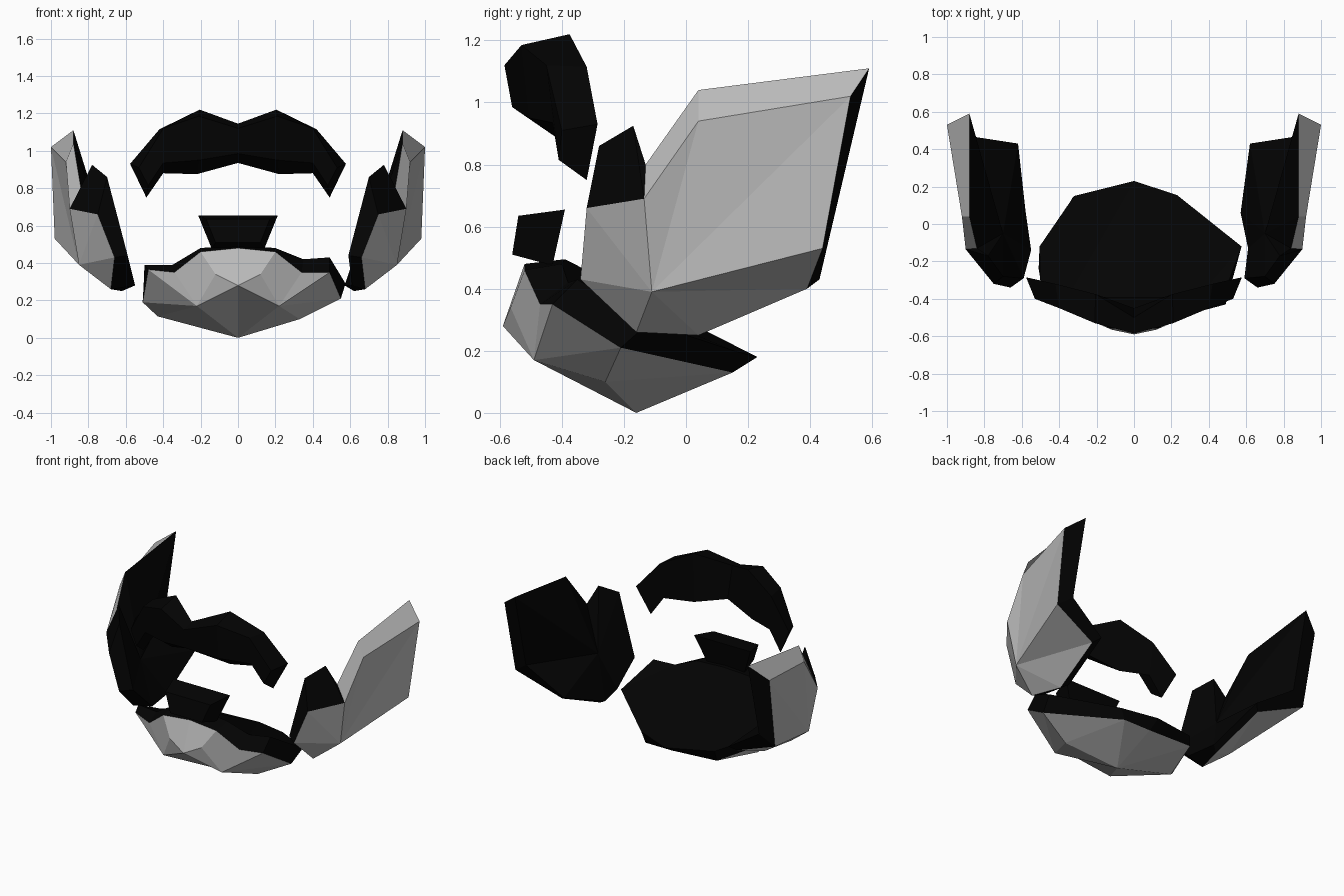
import bpy, bmesh

if "Cube" in bpy.data.objects:
    bpy.data.objects.remove(bpy.data.objects["Cube"])

dark = bpy.data.materials.new("dark")
dark.diffuse_color = (0.001, 0.001, 0.001, 1)
dark.use_nodes = True
dark.node_tree.nodes["Principled BSDF"].inputs["Base Color"].default_value = dark.diffuse_color
grey = bpy.data.materials.new("grey")
grey.diffuse_color = (0.5, 0.5, 0.5, 1)
grey.use_nodes = True
grey.node_tree.nodes["Principled BSDF"].inputs["Base Color"].default_value = grey.diffuse_color


def make(name, pts, shell, inner, left=None):
    """Mirrored faceted part. pts: name -> xyz of the right half, left: points
    that differ on the left, shell / inner: grey / dark faces as point names."""
    bm = bmesh.new()
    for side in (1, -1):
        half = {**pts, **(left or {})} if side < 0 else pts
        v = {k: bm.verts.new((p[0] * side, p[1], p[2])) for k, p in half.items()}
        for faces, mat in ((shell, 0), (inner, 1)):
            for f in faces:
                bm.faces.new([v[k] for k in f.split()]).material_index = mat
    bmesh.ops.remove_doubles(bm, verts=bm.verts, dist=0.0005)
    bmesh.ops.recalc_face_normals(bm, faces=bm.faces)
    me = bpy.data.meshes.new(name)
    bm.to_mesh(me)
    bm.free()
    me.materials.append(grey)
    me.materials.append(dark)
    ob = bpy.data.objects.new(name, me)
    bpy.context.collection.objects.link(ob)
    return ob


def bridge(a, b):
    """Quads between two equally long rows of point names."""
    a, b = a.split(), b.split()
    return [f"{a[i]} {a[i+1]} {b[i+1]} {b[i]}" for i in range(len(a) - 1)]


# Chin plate: faceted grey outside, dark sloping top, slightly lopsided
chin = dict(
    b0=(0, -.16, 0), m=(0, .15, .13), b1=(.20, .15, .13), C=(0, -.59, .28),
    A=(.22, -.49, .17), D=(.12, -.565, .34), G=(.33, -.26, .10), F=(.55, -.21, .21),
    E0=(0, -.52, .48), E1=(.2, -.52, .46), L=(.34, -.47, .35), K=(.49, -.43, .35),
    e0=(0, -.39, .495), e1=(.2, -.40, .48), l=(.35, -.38, .42), j=(.49, -.35, .43),
    f=(.575, -.12, .29), g=(.23, .155, .20), b=(0, .23, .18))
chin_left = dict(
    b1=(.33, .14, .145), G=(.43, -.16, .115), F=(.51, -.24, .19), K=(.48, -.42, .365),
    l=(.35, -.38, .39), j=(.50, -.36, .39), f=(.505, -.12, .27), g=(.32, .15, .21))
make("chin_plate", chin,
     ["b0 A C", "C A D", "C D E1 E0", "D A L E1", "A K L", "A F K",
      "A b0 G", "A G F", "b0 m b1", "b0 b1 G", "b1 F G"],
     bridge("E0 E1 L K F b1 m", "e0 e1 l j f g b") + ["e0 e1 l b", "l j f", "l f g b"],
     chin_left)

# Side plates: faceted outer face, slanted rim, dark inside
side = dict(
    P1=(.85, -.11, .39), P2=(.92, .04, .94), P3=(1, .53, 1.02), P4=(.98, .44, .53),
    P5=(.66, .39, .40), P6=(.62, .04, .25), P7=(.68, -.16, .26), P8=(.66, -.34, .43),
    P9=(.75, -.32, .66), P10=(.90, -.135, .69),
    Q1=(.70, -.05, .53), Q2=(.88, .04, 1.04), Q3=(.88, .59, 1.11), Q4=(.88, .47, .60),
    Q5=(.62, .43, .43), Q6=(.57, .06, .28), Q7=(.61, -.13, .28), Q8=(.59, -.29, .44),
    Q9=(.70, -.28, .86), Q10=(.78, -.17, .925), N=(.84, -.13, .80))
side_left = dict(Q6=(.58, .07, .28), Q7=(.55, -.14, .28))
outer = "P10 P2 P3 P4 P5 P6 P7 P8 P9".split()
ring = "N Q2 Q3 Q4 Q5 Q6 Q7 Q8 Q9 Q10".split()
make("side_plate", side,
     [f"P1 {outer[i]} {outer[(i+1) % 9]}" for i in range(9)] + ["P2 P3 Q3 Q2", "P10 P2 Q2 N"],
     bridge("P3 P4 P5 P6 P7 P8 P9", "Q3 Q4 Q5 Q6 Q7 Q8 Q9")
     + ["P9 P10 Q10 Q9", "P10 N Q10"]
     + [f"Q1 {ring[i]} {ring[(i+1) % 10]}" for i in range(10)], side_left)

# Brow band: four-sided section swept through four stations per side
stations = [
    [(0, -.585, 1.12), (0, -.56, .985), (0, -.45, .935), (0, -.50, 1.145)],
    [(.21, -.53, 1.185), (.21, -.505, .95), (.22, -.40, .875), (.205, -.375, 1.22)],
    [(.40, -.45, 1.12), (.40, -.43, .935), (.40, -.33, .88), (.42, -.32, 1.115)],
    [(.53, -.40, .91), (.48, -.41, .815), (.49, -.32, .75), (.577, -.285, .93)]]
brow = {f"{s}{k}": p for s, row in enumerate(stations) for k, p in enumerate(row)}
faces = [f"{s}{k} {s+1}{k} {s+1}{(k+1) % 4} {s}{(k+1) % 4}" for s in range(3) for k in range(4)]
make("brow_band", brow, [], faces + ["30 31 32 33"])

# Small centre wedge above the chin
wedge = dict(a0=(0, -.54, .635), a1=(.17, -.54, .635), b0=(0, -.56, .51), b1=(.12, -.56, .51),
             c0=(0, -.43, .475), c1=(.14, -.43, .475), d0=(0, -.39, .655), d1=(.213, -.39, .655))
make("centre_wedge", wedge, [],
     ["a0 a1 b1 b0", "b0 b1 c1 c0", "c0 c1 d1 d0", "d0 d1 a1 a0", "a1 b1 c1 d1"])
